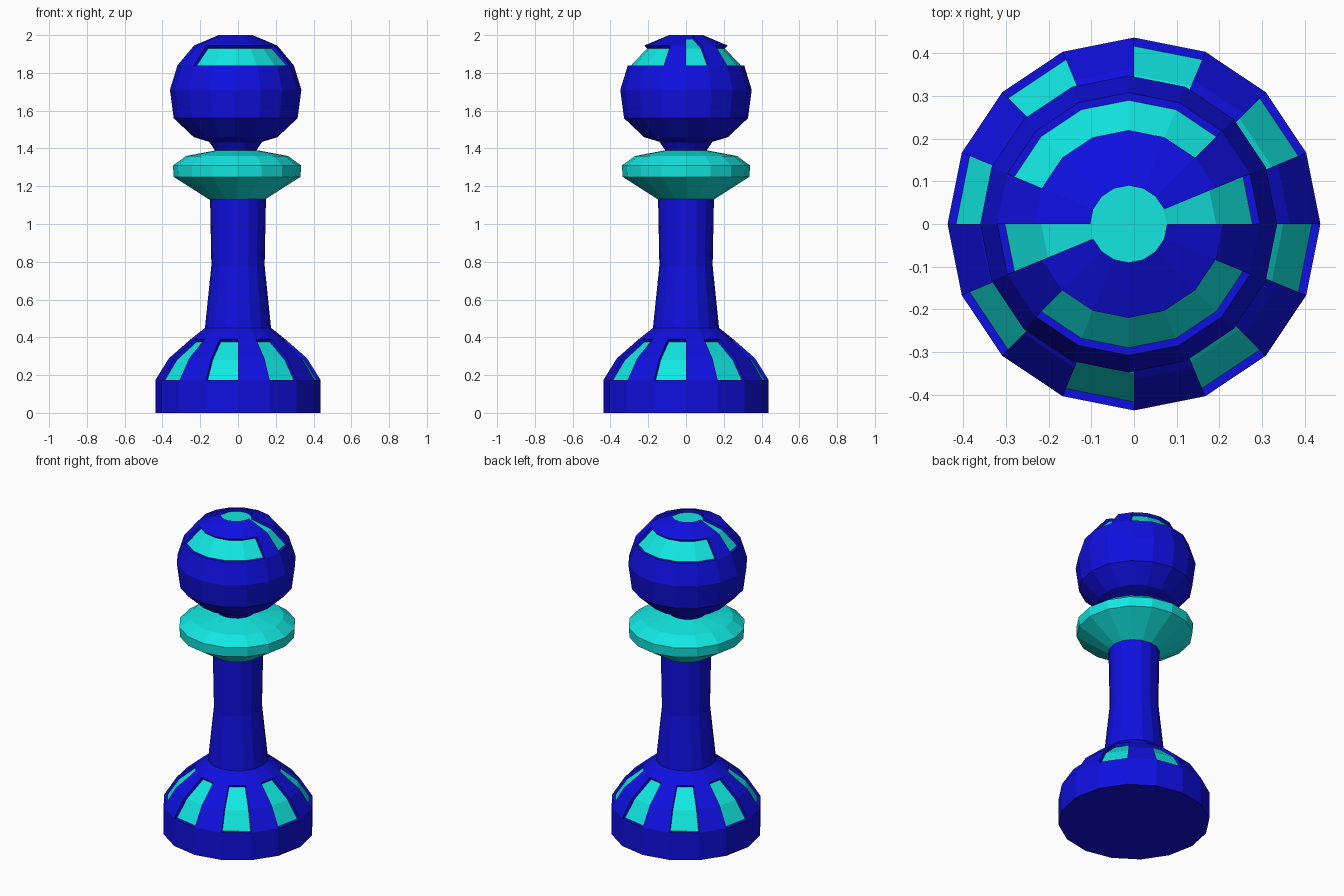
import bpy
import bmesh
from math import cos, sin, tau

SIDES = 16

cube = bpy.data.objects.get("Cube")
if cube:
    bpy.data.objects.remove(cube, do_unlink=True)


def make_material(name, color):
    mat = bpy.data.materials.new(name)
    mat.use_nodes = True
    mat.diffuse_color = color
    mat.node_tree.nodes["Principled BSDF"].inputs["Base Color"].default_value = color
    return mat


blue = make_material("deep blue", (0.005, 0.005, 0.75, 1))
cyan = make_material("bright cyan", (0.006, 0.8, 0.76, 1))


def turned_part(name, profile, materials, sunk_profile=None, is_sunk=None, shift=0):
    """Turn a bottom-to-top (radius, z) profile; sunk cells use the second
    profile, take the second material and get walls around them."""
    bm = bmesh.new()
    sunk_profile = sunk_profile or {}
    is_sunk = is_sunk or (lambda row, k: False)

    def ring(r, z):
        return [bm.verts.new((r * cos(tau * k / SIDES) + shift,
                              r * sin(tau * k / SIDES), z)) for k in range(SIDES)]

    outer = [ring(*p) for p in profile]
    inner = {i: ring(*p) for i, p in sunk_profile.items()}
    top = len(profile) - 1

    # side cells
    for row in range(top):
        for k in range(SIDES):
            n = (k + 1) % SIDES
            sunk = is_sunk(row, k)
            a, b = (inner[row], inner[row + 1]) if sunk else (outer[row], outer[row + 1])
            bm.faces.new((a[k], a[n], b[n], b[k])).material_index = int(sunk)
            # upright wall between neighbours
            if sunk != is_sunk(row, k - 1):
                bm.faces.new((outer[row][k], outer[row + 1][k],
                              inner[row + 1][k], inner[row][k]))

    # ledges above and below sunk cells
    for row in range(1, top + 1):
        for k in range(SIDES):
            if is_sunk(row - 1, k) != is_sunk(row, k):
                n = (k + 1) % SIDES
                bm.faces.new((outer[row][k], outer[row][n], inner[row][n], inner[row][k]))

    # end caps
    bm.faces.new(outer[0][::-1])
    sunk = is_sunk(top, 0)
    bm.faces.new(inner[top] if sunk else outer[top]).material_index = int(sunk)

    loose = [v for v in bm.verts if not v.link_faces]
    bmesh.ops.delete(bm, geom=loose, context='VERTS')
    bmesh.ops.recalc_face_normals(bm, faces=bm.faces)
    mesh = bpy.data.meshes.new(name)
    bm.to_mesh(mesh)
    bm.free()
    for mat in materials:
        mesh.materials.append(mat)
    obj = bpy.data.objects.new(name, mesh)
    bpy.context.scene.collection.objects.link(obj)
    return obj


# base with alternating sunk windows, rising into the stem
turned_part(
    "base_and_stem",
    [(0.437, 0), (0.437, 0.175), (0.365, 0.29), (0.25, 0.39),
     (0.175, 0.45), (0.141, 0.78), (0.148, 1.14)],
    [blue, cyan],
    {1: (0.417, 0.175), 2: (0.35, 0.28), 3: (0.238, 0.375)},
    lambda row, k: row in (1, 2) and k % 2 == 1)

# collar
turned_part(
    "collar",
    [(0.148, 1.13), (0.336, 1.25), (0.339, 1.31), (0.27, 1.36), (0.11, 1.39)],
    [cyan], shift=-0.005)


# head: broad front and back bands, side stripes running up to a sunk crown
def head_sunk(row, k):
    k %= SIDES
    if row == 5:
        return k % 8 not in (1, 7)
    if row == 6:
        return k % 8 == 0
    return row == 7


turned_part(
    "head",
    [(0.107, 1.385), (0.14, 1.435), (0.222, 1.46), (0.328, 1.56), (0.348, 1.71),
     (0.308, 1.84), (0.22, 1.945), (0.09, 2.0)],
    [blue, cyan],
    {5: (0.29, 1.84), 6: (0.205, 1.93), 7: (0.09, 1.98)},
    head_sunk, shift=-0.0125)
